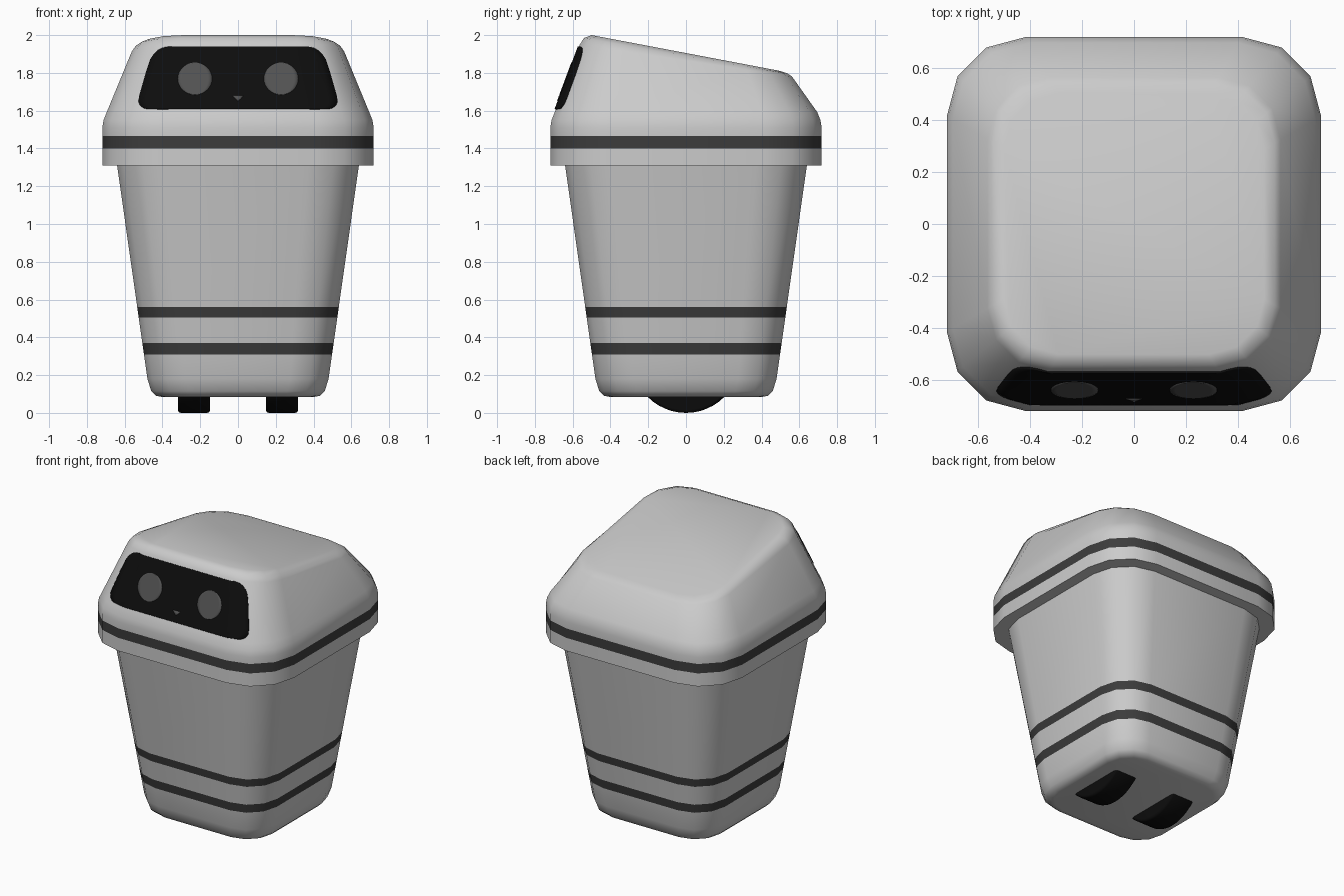
import bpy, bmesh
from math import sin, cos, pi, radians
from mathutils import Vector, Matrix
from mathutils.bvhtree import BVHTree

if "Cube" in bpy.data.objects:
    bpy.data.objects.remove(bpy.data.objects["Cube"])


def material(name, v):
    m = bpy.data.materials.new(name)
    m.diffuse_color = (v, v, v, 1)
    m.use_nodes = True
    m.node_tree.nodes["Principled BSDF"].inputs["Base Color"].default_value = m.diffuse_color
    return m


BLACK = material("black", 0.004)
STRIPE = material("stripe_grey", 0.045)
EYE = material("eye_grey", 0.085)


def finish(name, bm, mats, angle=42):
    me = bpy.data.meshes.new(name)
    bm.to_mesh(me)
    for m in mats:
        me.materials.append(m)
    me.shade_smooth()
    me.set_sharp_from_angle(angle=radians(angle))
    ob = bpy.data.objects.new(name, me)
    bpy.context.collection.objects.link(ob)
    return ob


def rounded_square(h):
    r = h * 0.424
    pts = []
    for q in range(4):
        a0 = q * pi / 2
        mid = a0 + pi / 4
        cx = (h - r) * (1 if cos(mid) > 0 else -1)
        cy = (h - r) * (1 if sin(mid) > 0 else -1)
        for k in range(4):
            a = a0 + k * pi / 6
            pts.append((cx + r * cos(a), cy + r * sin(a)))
    return pts


def loft(rings, cap_bottom=False, cap_top=False):
    """Each ring: half width, height, tilt along y, stripe above it."""
    bm = bmesh.new()
    rows = [[bm.verts.new((x, y, z - t * y)) for x, y in rounded_square(h)]
            for h, z, t, s in rings]
    for i in range(len(rows) - 1):
        a, b = rows[i], rows[i + 1]
        for j in range(16):
            k = (j + 1) % 16
            f = bm.faces.new((a[j], a[k], b[k], b[j]))
            f.material_index = rings[i][3]
    if cap_bottom:
        bm.faces.new(rows[0][::-1])
    if cap_top:
        bm.faces.new(rows[-1])
    bm.normal_update()
    return bm


# Tapered bin body with two flush stripes
def wall(z, stripe=0):
    return (0.64 - (1.31 - z) * 0.142, z, 0, stripe)


body = loft([(0.405, 0.085, 0, 0), (0.435, 0.091, 0, 0), (0.459, 0.115, 0, 0),
             wall(0.18), wall(0.31, 1), wall(0.37), wall(0.505, 1), wall(0.56),
             wall(1.33)], cap_bottom=True)
finish("body", body, [None, STRIPE], 50)

# Overhanging lid with sloping top and a stripe
lid = loft([(0.62, 1.31, 0, 0), (0.718, 1.31, 0, 0), (0.718, 1.40, 0, 1),
            (0.718, 1.465, 0, 0), (0.718, 1.51, 0, 0), (0.712, 1.55, 0, 0),
            (0.695, 1.592, 0, 0), (0.562, 1.865, 0.152, 0),
            (0.54, 1.890, 0.175, 0), (0.50, 1.905, 0.19, 0)], cap_top=True)
tree = BVHTree.FromBMesh(lid)
finish("lid", lid, [None, STRIPE], 50)


def front_patch(name, rows, mat, offset, cx=0, cols=24):
    """Thin patch draped on the lid front; rows are (height, half width)."""
    bm = bmesh.new()
    grid = []
    for z, w in rows:
        line = []
        for i in range(cols + 1):
            x = cx + w * (2 * i / cols - 1)
            hit = tree.ray_cast(Vector((x, -3, z)), Vector((0, 1, 0)))[0]
            line.append(bm.verts.new((x, hit.y - offset, z)))
        grid.append(line)
    for a, b in zip(grid, grid[1:]):
        for i in range(cols):
            bm.faces.new((a[i], a[i + 1], b[i + 1], b[i]))
    bm.normal_update()
    ob = finish(name, bm, [mat])
    mod = ob.modifiers.new("thickness", 'SOLIDIFY')
    mod.thickness = offset
    mod.offset = -1


# Face screen, eyes and nose
front_patch("face_screen",
            [(1.61, 0.48), (1.616, 0.502), (1.63, 0.52), (1.65, 0.528),
             (1.68, 0.523), (1.74, 0.506), (1.81, 0.486), (1.87, 0.466),
             (1.90, 0.447), (1.92, 0.425), (1.934, 0.398), (1.94, 0.365)],
            BLACK, 0.007)
for side, s in (("left", -1), ("right", 1)):
    disc = [(1.77 - 0.085 * cos(pi * k / 16), max(0.091 * sin(pi * k / 16), 0.002))
            for k in range(17)]
    front_patch(side + "_eye", disc, EYE, 0.01, 0.228 * s, 8)
front_patch("nose", [(1.652, 0.001), (1.68, 0.03)], EYE, 0.01, 0, 2)

# Two wheels peeking out below the body
for side, s in (("left", -1), ("right", 1)):
    bm = bmesh.new()
    bmesh.ops.create_cone(bm, cap_ends=True, segments=48, radius1=0.285,
                          radius2=0.285, depth=0.17,
                          matrix=Matrix.Translation((0.233 * s, 0, 0.285))
                          @ Matrix.Rotation(pi / 2, 4, 'Y'))
    rims = [e for e in bm.edges if any(len(f.verts) > 4 for f in e.link_faces)]
    bmesh.ops.bevel(bm, geom=rims, offset=0.015, segments=2, profile=0.5,
                    affect='EDGES')
    finish(side + "_wheel", bm, [BLACK], 50)
